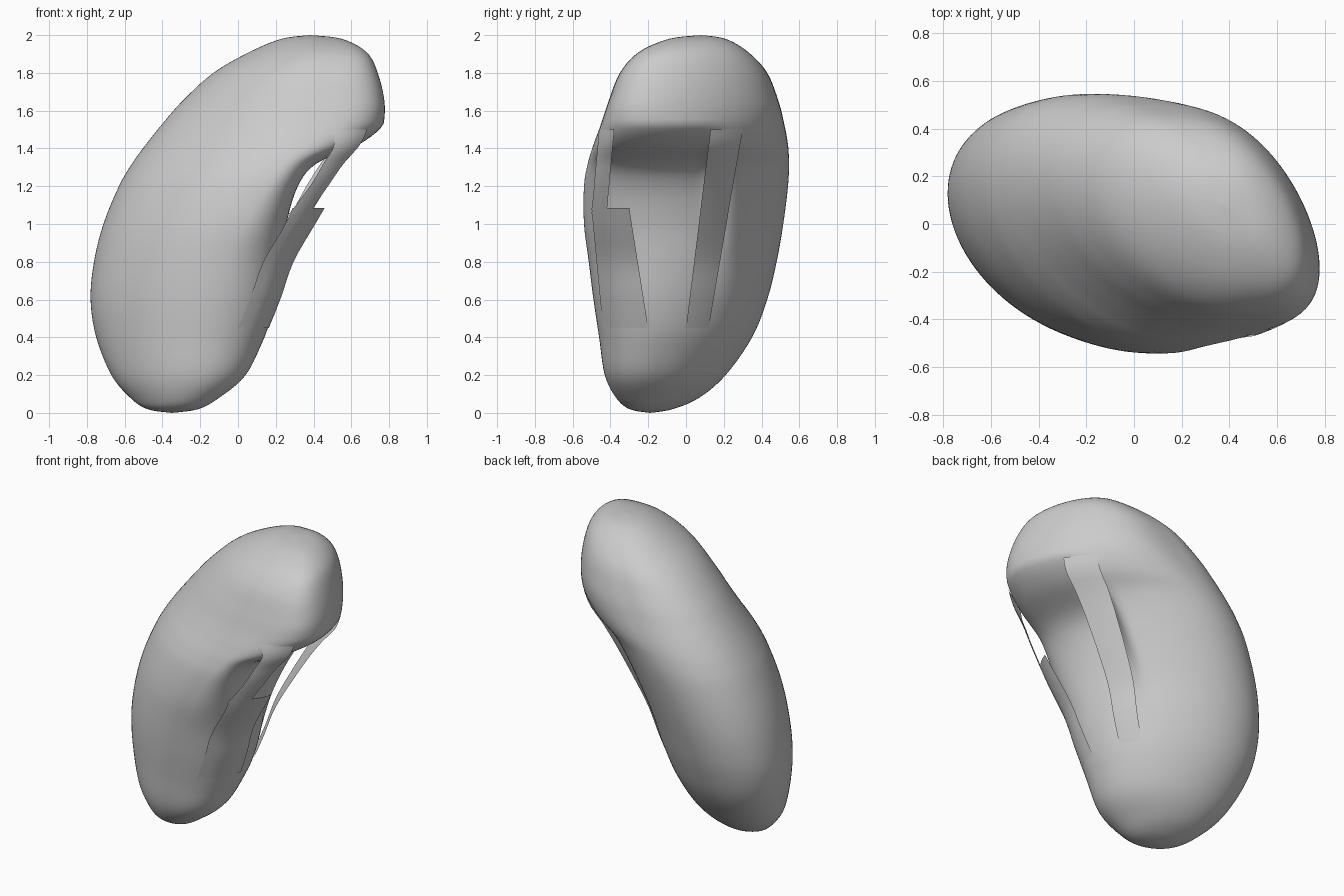
import bpy, bmesh, math
from mathutils import Vector

if "Cube" in bpy.data.objects:
    bpy.data.objects.remove(bpy.data.objects["Cube"])

# Horizontal slices: z, x min, x max, y min, y max, depth of hollow on the +x side
SLICES = [
    (0.00, -0.35, -0.35, -0.19, -0.19, 0),
    (0.02, -0.48, -0.21, -0.30, -0.07, 0),
    (0.08, -0.57, -0.10, -0.37, 0.07, 0),
    (0.20, -0.67, 0.04, -0.43, 0.21, 0),
    (0.40, -0.75, 0.14, -0.46, 0.35, 0.0),
    (0.60, -0.78, 0.225, -0.49, 0.43, 0.03),
    (0.80, -0.762, 0.30, -0.515, 0.48, 0.08),
    (1.00, -0.712, 0.42, -0.54, 0.515, 0.18),
    (1.20, -0.63, 0.55, -0.54, 0.54, 0.26),
    (1.32, -0.56, 0.64, -0.52, 0.545, 0.25),
    (1.42, -0.488, 0.73, -0.49, 0.54, 0.10),
    (1.53, -0.40, 0.77, -0.45, 0.52, 0),
    (1.65, -0.295, 0.775, -0.41, 0.49, 0),
    (1.80, -0.13, 0.74, -0.35, 0.43, 0),
    (1.91, 0.06, 0.68, -0.25, 0.33, 0),
    (1.98, 0.23, 0.55, -0.09, 0.21, 0),
    (2.00, 0.38, 0.38, 0.08, 0.08, 0),
]
SEGMENTS, STEPS = 96, 5
SHEAR = 0.36


def blend(i, t):
    """Smooth interpolation between neighbouring slices."""
    n = len(SLICES) - 1
    p0, p1, p2, p3 = (SLICES[min(max(k, 0), n)] for k in (i - 1, i, i + 1, i + 2))
    return [0.5 * (2 * b + (c - a) * t + (2 * a - 5 * b + 4 * c - d) * t * t
                   + (3 * b - a - 3 * c + d) * t ** 3)
            for a, b, c, d in zip(p0, p1, p2, p3)]


def row_at(z):
    for i in range(len(SLICES) - 1):
        if z <= SLICES[i + 1][0]:
            return blend(i, (z - SLICES[i][0]) / (SLICES[i + 1][0] - SLICES[i][0]))
    return SLICES[-1]


def smooth(v, a, b):
    t = min(max((v - a) / (b - a), 0), 1)
    return t * t * (3 - 2 * t)


def slant(a, z):
    """Unit outline in x: an ellipse skewed in plan, blunter at the upper +x end."""
    c, s = math.cos(a), math.sin(a)
    blunt = 1 - 0.4 * smooth(z, 1.3, 1.65)
    return (c ** blunt if c > 0 else c) - SHEAR * s


def surface_point(row, a, hollow=True):
    z, x0, x1, y0, y1, dent = row
    span = [slant(2 * math.pi * k / 48, z) for k in range(48)]
    lo, hi = min(span), max(span)
    x = x0 + (x1 - x0) * (slant(a, z) - lo) / (hi - lo)
    y = (y0 + y1) / 2 + (y1 - y0) / 2 * math.sin(a)
    if hollow:
        fade = 1 - 0.75 * smooth(y, 0.08, 0.26)
        x -= max(dent, 0) * max(math.cos(a), 0) * fade
    return Vector((x, y, z))


def add_object(name, bm):
    bmesh.ops.recalc_face_normals(bm, faces=bm.faces)
    mesh = bpy.data.meshes.new(name)
    bm.to_mesh(mesh)
    bm.free()
    ob = bpy.data.objects.new(name, mesh)
    bpy.context.collection.objects.link(ob)
    bpy.ops.object.select_all(action='DESELECT')
    bpy.context.view_layer.objects.active = ob
    ob.select_set(True)
    bpy.ops.object.shade_smooth_by_angle(angle=math.radians(40))


def skin(bm, rows, closed):
    for low, high in zip(rows, rows[1:]):
        n = len(low)
        for k in range(n if closed else n - 1):
            m = (k + 1) % n
            bm.faces.new((low[k], low[m], high[m], high[k]))


# Kidney-shaped body
bm = bmesh.new()
rings = []
for i in range(len(SLICES) - 1):
    for j in range(STEPS):
        if i or j:
            row = blend(i, j / STEPS)
            rings.append([bm.verts.new(surface_point(row, 2 * math.pi * k / SEGMENTS))
                          for k in range(SEGMENTS)])
skin(bm, rings, True)

# Rounded end caps
for ring, row in ((rings[0], SLICES[0]), (rings[-1], SLICES[-1])):
    tip = bm.verts.new((row[1], row[3], row[0]))
    for k in range(SEGMENTS):
        bm.faces.new((ring[k], ring[(k + 1) % SEGMENTS], tip))
add_object("bean_body", bm)


def web(name, y_low, y_high, z_low, z_high, steps=24, across=8):
    """Thin skin stretched over the hollow; y ranges at its lower and upper end."""
    bm = bmesh.new()
    rows = []
    for i in range(steps + 1):
        t = i / steps
        row = row_at(z_low + (z_high - z_low) * t)
        cy, ry = (row[3] + row[4]) / 2, (row[4] - row[3]) / 2
        ya = y_low[0] + (y_high[0] - y_low[0]) * t
        yb = y_low[1] + (y_high[1] - y_low[1]) * t
        line = []
        for k in range(across + 1):
            s = (ya + (yb - ya) * k / across - cy) / ry
            line.append(bm.verts.new(surface_point(row, math.asin(max(-1, min(1, s))), False)))
        rows.append(line)
    skin(bm, rows, False)
    add_object(name, bm)


# Stretched skins across the hollow
web("back_web", (0.0, 0.12), (0.13, 0.3), 0.45, 1.5)
web("front_web", (-0.44, -0.2), (-0.5, -0.3), 0.45, 1.08)
web("front_strand", (-0.5, -0.42), (-0.46, -0.38), 1.05, 1.5)
